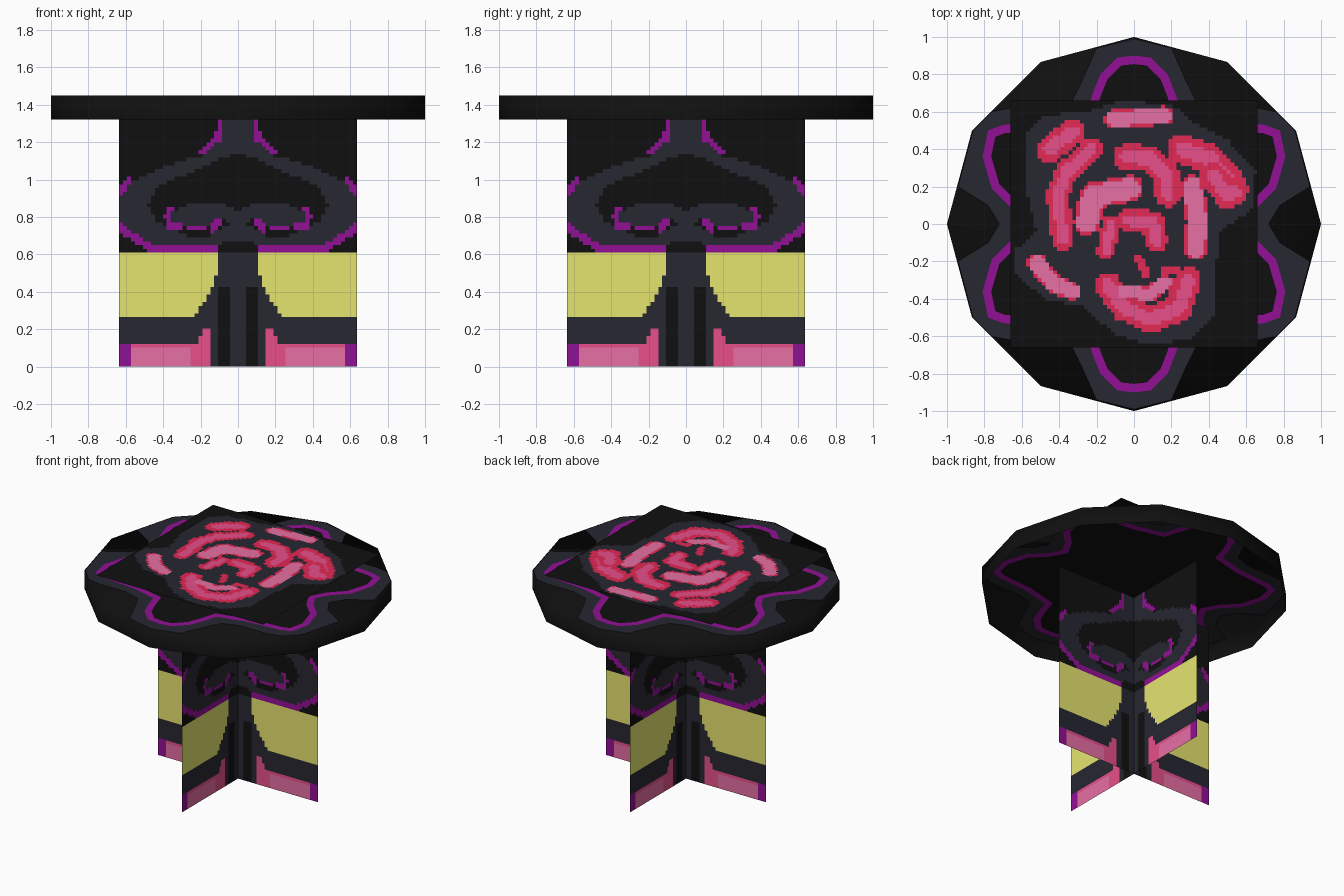
import bpy
import bmesh
from mathutils import Vector
from mathutils.geometry import intersect_point_line

cube = bpy.data.objects.get("Cube")
if cube:
    bpy.data.objects.remove(cube, do_unlink=True)

# Matt colours (linear)
COLOURS = {
    "black": (0.005, 0.005, 0.005),
    "charcoal": (0.02, 0.02, 0.031),
    "yellow": (0.79, 0.78, 0.16),
    "purple": (0.29, 0.005, 0.3),
    "crimson": (0.77, 0.021, 0.09),
    "rose pink": (0.8, 0.08, 0.26),
    "light pink": (0.8, 0.16, 0.37),
}
NAMES = list(COLOURS)
MATERIALS = []
for name, rgb in COLOURS.items():
    mat = bpy.data.materials.new(name)
    mat.use_nodes = True
    mat.diffuse_color = (*rgb, 1)
    mat.roughness = 1
    mat.specular_intensity = 0
    bsdf = mat.node_tree.nodes["Principled BSDF"]
    bsdf.inputs["Base Color"].default_value = (*rgb, 1)
    bsdf.inputs["Roughness"].default_value = 1
    bsdf.inputs["Specular IOR Level"].default_value = 0
    MATERIALS.append(mat)


def finish(bm, name):
    """Turn a bmesh into an object carrying the whole palette."""
    mesh = bpy.data.meshes.new(name)
    bm.to_mesh(mesh)
    bm.free()
    for mat in MATERIALS:
        mesh.materials.append(mat)
    obj = bpy.data.objects.new(name, mesh)
    bpy.context.collection.objects.link(obj)
    return obj


def polygon(points):
    """Point-in-outline test; outlines are in hundredths."""
    def inside(p):
        hit = False
        for a, b in zip(points, points[1:] + points[:1]):
            if (a[1] > p.y) != (b[1] > p.y):
                if p.x < a[0] + (p.y - a[1]) * (b[0] - a[0]) / (b[1] - a[1]):
                    hit = not hit
        return hit
    return inside


def box(left, right, low, high):
    return lambda p: left <= p.x <= right and low <= p.y <= high


def stroke(path, radius):
    """Test for points within a radius of a path."""
    pts = [Vector(q) for q in path]

    def inside(p):
        for a, b in zip(pts, pts[1:]):
            near, t = intersect_point_line(p, a, b)
            near = a if t < 0 else b if t > 1 else Vector(near[:2])
            if (p - near).length < radius:
                return True
        return False
    return inside


def painted_sheet(name, width, low, high, columns, rows, paint, place, mirrored):
    """Fine square-tiled sheet; the last matching paint rule wins on each tile."""
    bm = bmesh.new()
    grid = [[bm.verts.new(place(width * (2 * i / columns - 1), low + (high - low) * j / rows))
             for i in range(columns + 1)] for j in range(rows + 1)]
    for j in range(rows):
        for i in range(columns):
            face = bm.faces.new((grid[j][i], grid[j][i + 1], grid[j + 1][i + 1], grid[j + 1][i]))
            p = 100 * Vector((width * (2 * (i + 0.5) / columns - 1),
                              low + (high - low) * (j + 0.5) / rows))
            if mirrored:
                p.x = abs(p.x)
            for colour, test in reversed(paint):
                if test(p):
                    face.material_index = NAMES.index(colour)
                    break
    return finish(bm, name)


# Crossed base panels: half of the symmetric pattern
crown = [(0, 140), (7, 140), (8, 122), (19, 113), (33, 109), (47, 104), (57, 98), (64, 90),
         (64, 78), (55, 71), (47, 65), (0, 64)]
hollow = [(0, 115), (20, 106), (42, 97), (48, 86), (44, 78), (28, 70), (16, 69), (13, 72), (0, 78)]
curl = [(0, 83), (8, 87), (25, 87), (38, 82), (38, 76), (17, 74), (10, 80), (0, 76)]
drape = [(10, 61), (10, 54), (13, 45), (17, 36), (24, 27), (65, 27), (65, 61)]
foot = [(14, 0), (14, 21), (18, 21), (22, 12), (58, 12), (58, 0)]

panel_paint = [
    ("purple", stroke([(8, 131), (10, 122), (18, 115)], 2.5)),
    ("purple", stroke([(58, 98), (64, 93)], 3)),
    ("charcoal", polygon(crown)),
    ("purple", stroke([(48, 64), (56, 69), (64, 75)], 2)),
    ("purple", box(10, 48, 61, 64)),
    ("black", box(0, 8, 60, 68)),
    ("black", polygon(hollow)),
    ("charcoal", polygon(curl)),
    ("purple", stroke([(36, 84), (38, 80), (36, 75), (30, 75)], 1.4)),
    ("purple", stroke([(28, 75), (18, 75)], 1)),
    ("purple", stroke([(10, 78), (14, 73)], 1.8)),
    ("charcoal", box(0, 65, 0, 60)),
    ("yellow", polygon(drape)),
    ("black", box(5, 10, 0, 42)),
    ("rose pink", polygon(foot)),
    ("light pink", box(26, 58, 0, 10)),
    ("purple", box(57, 65, 0, 12)),
]
painted_sheet("base_panel_wide", 0.635, 0, 1.32, 60, 65, panel_paint,
              lambda u, v: (u, 0, v), True)
painted_sheet("base_panel_deep", 0.635, 0, 1.32, 60, 65, panel_paint,
              lambda u, v: (0, u, v), True)

# Table top: twelve-sided shell, open underneath
bm = bmesh.new()
bmesh.ops.create_cone(bm, cap_ends=True, segments=12, radius1=1, radius2=1, depth=0.13)
bmesh.ops.delete(bm, geom=[f for f in bm.faces if f.normal.z < -0.5], context='FACES_ONLY')
bmesh.ops.translate(bm, verts=bm.verts, vec=(0, 0, 1.385))
top = finish(bm, "table_top")
for face in top.data.polygons:
    face.use_smooth = True


# Flower outline inlaid on the upper and inner faces of the shell
def full_outline(quarter):
    half = quarter + [(-x, y) for x, y in quarter[-2::-1]]
    return half + [(x, -y) for x, y in half[-2:0:-1]]


halo = [(72, 0), (78, 10), (94, 20), (86, 50), (76, 60), (66, 62), (45, 62), (33, 66),
        (28, 76), (20, 94), (0, 99)]
flower = [(61, 0), (66, 9), (76, 19), (81, 36), (78, 50), (70, 53), (45, 55), (25, 60),
          (22, 70), (18, 80), (9, 89), (0, 90)]


def inlay(name, quarter, z, colour, core):
    bm = bmesh.new()
    face = bm.faces.new([bm.verts.new((x / 100, y / 100, z)) for x, y in full_outline(quarter)])
    face.normal_update()
    face.material_index = NAMES.index(colour)
    bmesh.ops.inset_region(bm, faces=[face], thickness=0.045,
                           use_boundary=True, use_even_offset=True)
    face.material_index = NAMES.index(core)
    if z < 1.45:
        bmesh.ops.reverse_faces(bm, faces=bm.faces)
    finish(bm, name)


for side, step in (("upper", 0.002), ("inner", -0.002)):
    inlay(side + "_halo", halo, 1.45 + step, "charcoal", "charcoal")
    inlay(side + "_flower", flower, 1.45 + 2 * step, "purple", "black")

# Floating cloth with the rose: silhouette, then petals as strokes with a lighter core
rose_shape = [(-58, 48), (-48, 58), (-25, 60), (-8, 66), (20, 64), (32, 54), (50, 45), (65, 28),
              (63, 8), (46, -4), (43, -30), (44, -48), (30, -61), (10, -65), (-10, -59),
              (-28, -44), (-48, -40), (-64, -26), (-64, -14), (-52, -4), (-58, 20)]
petals = [
    ("light pink", 5, [(-11, 56), (16, 58)]),
    ("rose pink", 7, [(-45, 40), (-33, 49)]),
    ("rose pink", 6, [(-38, -8), (-41, 15), (-36, 28), (-23, 40)]),
    ("light pink", 7, [(-25, 1), (-22, 15), (-2, 19)]),
    ("rose pink", 7, [(-4, 36), (8, 35), (17, 27), (18, 16)]),
    ("rose pink", 8, [(26, 40), (40, 35), (53, 20)]),
    ("rose pink", 7, [(42, 26), (50, 15), (54, 17)]),
    ("light pink", 6, [(31, 20), (34, 2), (33, -13)]),
    ("rose pink", 6, [(-3, 2), (10, 1), (12, -9)]),
    ("rose pink", 5, [(-12, 0), (-15, -14)]),
    ("light pink", 5, [(-52, -21), (-44, -31), (-33, -36)]),
    ("rose pink", 7, [(-14, -33), (-5, -45), (9, -51), (24, -45), (29, -30)]),
    ("light pink", 4, [(-5, -36), (8, -38), (17, -31)]),
    ("crimson", 2.5, [(2, -18), (6, -26)]),
    ("crimson", 2.5, [(16, -25), (22, -25)]),
]
rose_paint = [("charcoal", polygon(rose_shape))]
for core, radius, path in petals:
    share = 0.8 if core == "light pink" else 0.5
    rose_paint.append(("crimson", stroke(path, radius)))
    rose_paint.append((core, stroke(path, radius * share)))
painted_sheet("rose_cloth", 0.66, -0.66, 0.66, 64, 64, rose_paint,
              lambda u, v: (u, v, 1.53), False)
